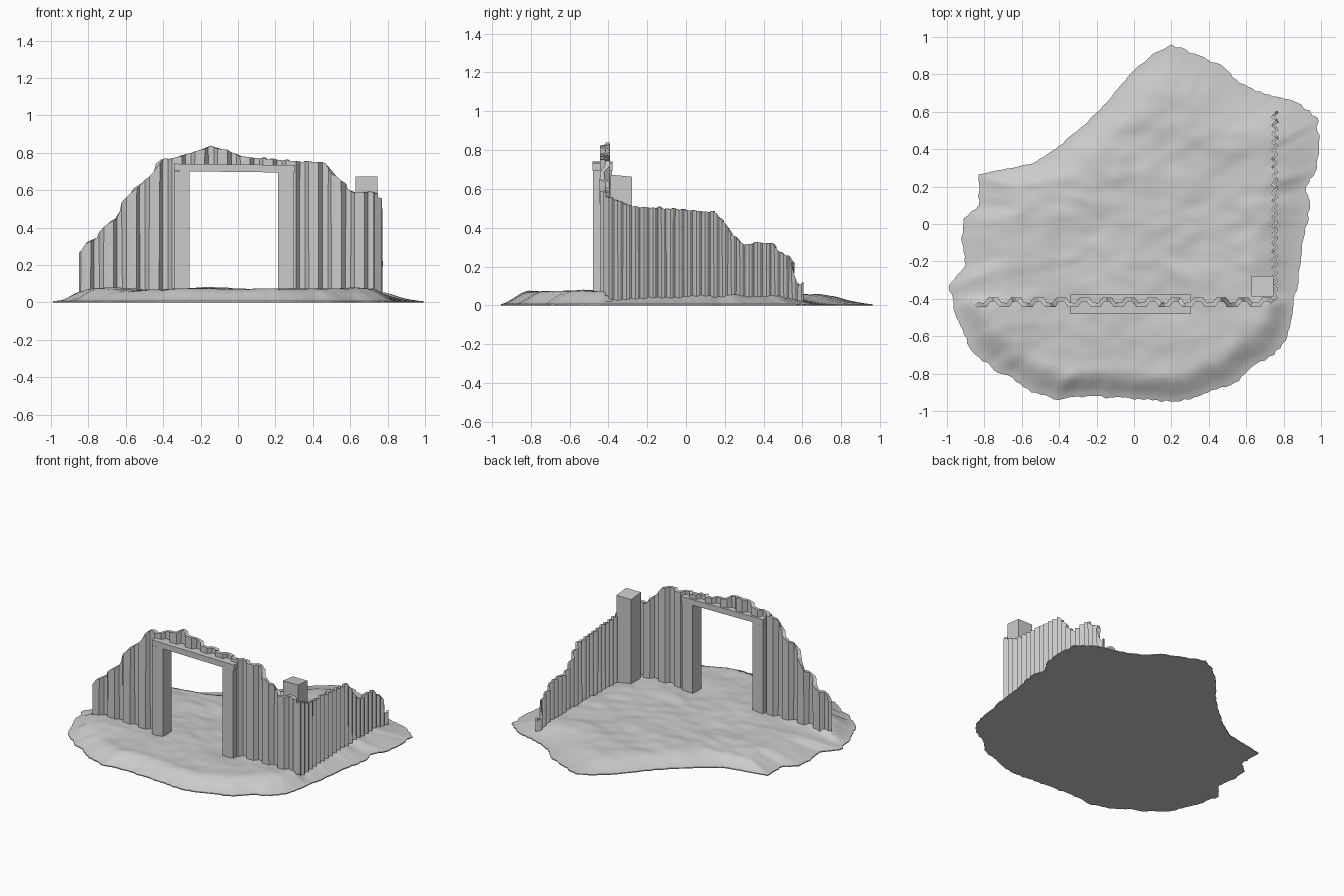
import bpy, bmesh, math, random
from mathutils import Vector, noise

random.seed(4)
if "Cube" in bpy.data.objects:
    bpy.data.objects.remove(bpy.data.objects["Cube"])

# One plain grey for everything
grey = bpy.data.materials.new("plain_grey")
grey.use_nodes = True
colour = (0.6, 0.6, 0.6, 1)
grey.diffuse_color = colour
grey.node_tree.nodes["Principled BSDF"].inputs["Base Color"].default_value = colour


def finish(name, bm):
    bmesh.ops.recalc_face_normals(bm, faces=bm.faces)
    mesh = bpy.data.meshes.new(name)
    bm.to_mesh(mesh)
    bm.free()
    mesh.materials.append(grey)
    obj = bpy.data.objects.new(name, mesh)
    bpy.context.collection.objects.link(obj)
    return obj


def box(name, low, high, tilt=Vector((0, 0))):
    """Box between two corners; tilt slopes its height along x and y."""
    low, high = Vector(low), Vector(high)
    middle = (low + high) / 2
    bm = bmesh.new()
    bmesh.ops.create_cube(bm, size=1)
    for v in bm.verts:
        v.co = middle + v.co * (high - low)
        if v.co.z > 0.3:
            v.co.z += (v.co.xy - middle.xy).dot(Vector(tilt))
    return finish(name, bm)


def interpolate(points, s):
    for (a, za), (b, zb) in zip(points, points[1:]):
        if s <= b:
            return za + (zb - za) * max(0, s - a) / (b - a)
    return points[-1][1]


def smoothstep(t):
    t = min(1, max(0, t))
    return t * t * (3 - 2 * t)


def sheet(name, stations, place, top, bottom, thickness):
    """Upright corrugated sheet with a ragged top edge."""
    bm = bmesh.new()
    rows = []
    for s in stations:
        x, y = place(s)
        z = interpolate(top, s) + 0.012 * noise.noise(Vector((s * 40, 3, 7)))
        rows.append((bm.verts.new((x, y, bottom)), bm.verts.new((x, y, z))))
    for (a, b), (c, d) in zip(rows, rows[1:]):
        bm.faces.new((a, c, d, b))
    obj = finish(name, bm)
    solid = obj.modifiers.new("thickness", "SOLIDIFY")
    solid.thickness = thickness
    solid.offset = 0
    solid.use_even_offset = True


# Ground: a flat-bottomed mound grown inward from its outline
outline = [(.2, .96), (.1, .91), (0, .82), (-.1, .71), (-.18, .61), (-.3, .5),
           (-.42, .4), (-.55, .32), (-.83, .265), (-.83, .1), (-.91, .03),
           (-.92, -.1), (-.9, -.22), (-.99, -.33), (-.95, -.5), (-.88, -.66),
           (-.75, -.78), (-.65, -.82), (-.55, -.9), (-.4, -.94), (-.25, -.92),
           (.05, -.94), (.22, -.95), (.35, -.92), (.56, -.84), (.65, -.75),
           (.75, -.7), (.82, -.6), (.85, -.45), (.88, -.28), (.9, -.1),
           (.94, .08), (.92, .2), (.98, .3), (.99, .4), (.98, .57),
           (.87, .65), (.65, .71), (.55, .77), (.48, .84), (.35, .9)]
rim = []
for p, q in zip(outline, outline[1:] + outline[:1]):
    p, q = Vector(p), Vector(q)
    steps = max(2, round((q - p).length / 0.025))
    for i in range(steps):
        jitter = random.uniform(-.007, .007) if i else 0
        rim.append(p.lerp(q, i / steps) * (1 + jitter))


def ground_height(p, f):
    bank = 0.13 if p.y < -0.4 else 0.24
    height = 0.058 - 0.014 * p.y
    height += 0.014 * noise.noise(Vector((p.x * 3, p.y * 5, 0)))
    height += 0.007 * noise.noise(Vector((p.x * 9, p.y * 14, 5)))
    return 0.006 + height * smoothstep((1 - f) / bank * 0.75 + 0.06)


bm = bmesh.new()
RINGS = 40
loops = [[bm.verts.new((p.x, p.y, 0)) for p in rim]]
for k in range(RINGS):
    f = 1 - k / RINGS
    loops.append([bm.verts.new((*(p * f), ground_height(p * f, f))) for p in rim])
n = len(rim)
for outer, inner in zip(loops, loops[1:]):
    for i in range(n):
        j = (i + 1) % n
        bm.faces.new((outer[i], outer[j], inner[j], inner[i]))
peak = bm.verts.new((0, 0, ground_height(Vector((0, 0)), 0)))
for i in range(n):
    bm.faces.new((loops[-1][i], loops[-1][(i + 1) % n], peak))
bm.faces.new(loops[0])
ground = finish("ground", bm)
bpy.context.view_layer.objects.active = ground
ground.select_set(True)
bpy.ops.object.shade_smooth_by_angle(angle=math.radians(40))
ground.select_set(False)

# Front wall: trapezoid ribs, split around the doorway
front_top = [(-.84, .27), (-.82, .31), (-.75, .35), (-.7, .42), (-.65, .45),
             (-.61, .54), (-.55, .61), (-.46, .68), (-.42, .76), (-.33, .775),
             (-.25, .8), (-.15, .835), (-.08, .82), (.02, .78), (.3, .755),
             (.46, .75), (.5, .7), (.56, .64), (.62, .58), (.65, .59), (.73, .59)]
PERIOD, SLOPE, BACK = 0.122, 0.02, 0.04
FRONT_Y, BACK_Y = -0.432, -0.404
rib_steps = [0, SLOPE, SLOPE + BACK, 2 * SLOPE + BACK]
rib_shape = list(zip(rib_steps + [PERIOD], [FRONT_Y, BACK_Y, BACK_Y, FRONT_Y, FRONT_Y]))


def front_place(s):
    return s, interpolate(rib_shape, (s + 0.794) % PERIOD)


def front_stations(start, end):
    marks = {round(-0.794 + k * PERIOD + r, 5) for k in range(-1, 14)
             for r in rib_steps + [SLOPE + BACK / 2, 0.1]}
    return [start] + sorted(m for m in marks if start + .002 < m < end - .002) + [end]


for name, start, end, bottom in [("front_wall_right", -.84, -.3, .02),
                                 ("front_wall_over_door", -.3, .25, .715),
                                 ("front_wall_left", .25, .74, .02)]:
    sheet(name, front_stations(start, end), front_place, front_top, bottom, 0.022)

# Side wall: fine rounded waves, falling away to the back
side_top = [(-.41, .56), (-.35, .54), (-.28, .51), (-.1, .5), (.15, .48),
            (.2, .42), (.25, .355), (.3, .31), (.35, .325), (.45, .32),
            (.47, .28), (.53, .255), (.55, .22), (.56, .12), (.58, .11), (.605, .12)]
WAVE = 0.045
side_stations = [-0.41 + i * WAVE / 6 for i in range(136)]
sheet("side_wall", side_stations,
      lambda s: (.753 + .011 * math.sin(math.tau * s / WAVE), s),
      side_top, 0.02, 0.012)

# Door frame and corner post
for name, x in [("door_post_right", -.343), ("door_post_left", .213)]:
    box(name, (x, -.48, .02), (x + .085, -.38, .7))
box("door_lintel", (-.343, -.482, .698), (.306, -.378, .738), tilt=(-.012, 0))
box("corner_post", (.628, -.388, .02), (.745, -.278, .668), tilt=(0, -.1))
